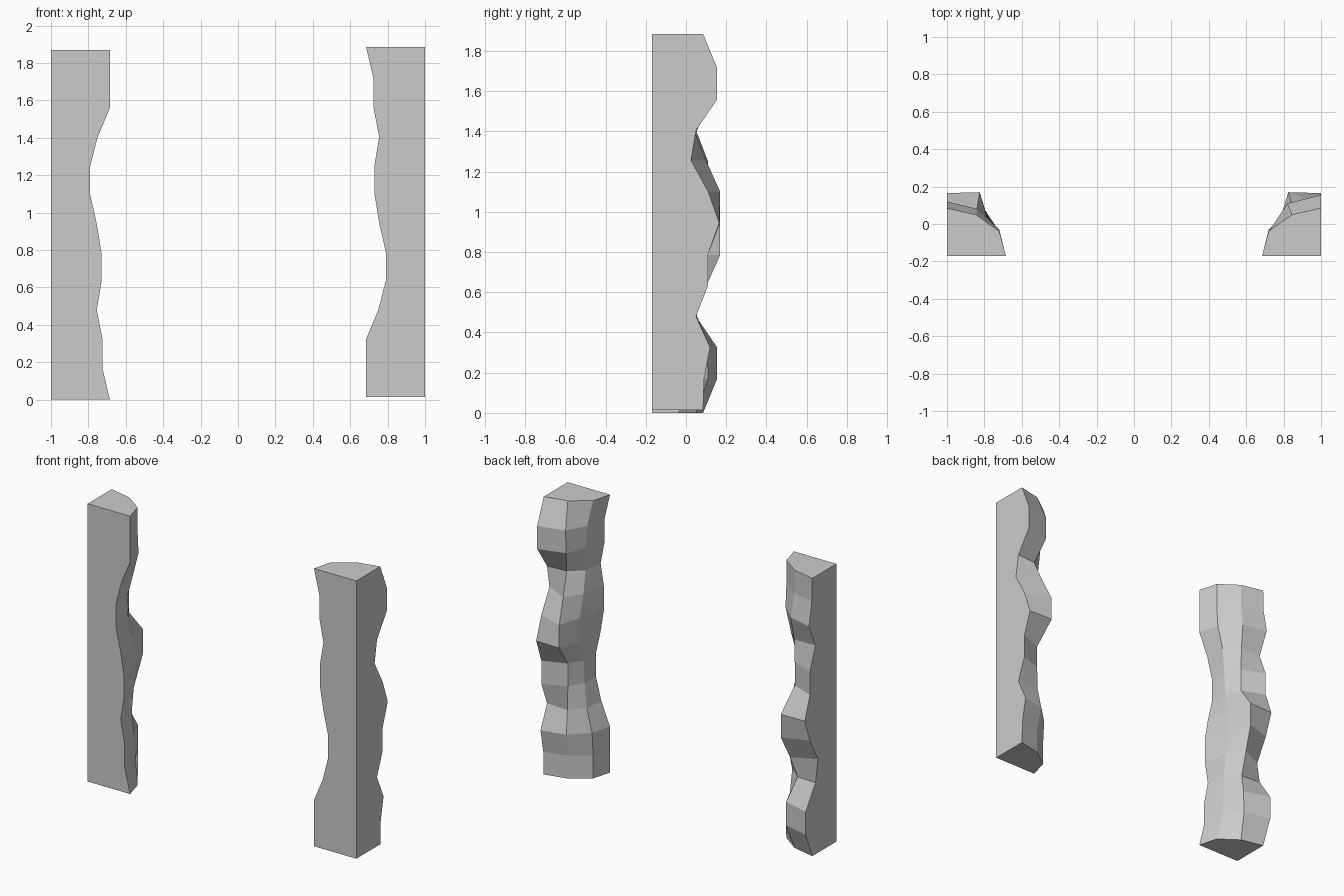
import bpy, bmesh, math

# Rows: z, outer edge y, two rough mid points (x, y), (x, y), inner edge x
ROWS = [
    (0.015, .085, .845, .05, .72, -.04, .685),
    (0.17, .09, .845, .05, .72, -.04, .685),
    (0.325, .12, .835, .08, .72, -.03, .685),
    (0.48, .05, .845, .055, .76, -.03, .75),
    (0.635, .11, .845, .05, .79, -.05, .79),
    (0.79, .11, .845, .05, .79, -.04, .79),
    (0.945, .165, .825, .17, .78, .01, .755),
    (1.10, .11, .825, .17, .78, .02, .73),
    (1.255, .025, .845, .10, .77, -.01, .73),
    (1.405, .05, .86, .04, .77, -.03, .755),
    (1.56, .155, .82, .105, .76, -.02, .725),
    (1.715, .155, .82, .11, .75, -.02, .725),
    (1.885, .085, .845, .05, .72, -.04, .685),
]
EDGE, FRONT = 1.0, -0.17

# Rough pillar: square back corner plus a wavy hewn side, lofted through rings
bm = bmesh.new()
rings = []
for z, y0, x1, y1, x2, y2, x3 in ROWS:
    pts = [(EDGE, FRONT), (EDGE, y0), (x1, y1), (x2, y2), (x3, FRONT)]
    rings.append([bm.verts.new((x, y, z)) for x, y in pts])
for a, b in zip(rings, rings[1:]):
    for i in range(5):
        j = (i + 1) % 5
        bm.faces.new((a[i], a[j], b[j], b[i]))
bm.faces.new(rings[0][::-1])
bm.faces.new(rings[-1])
bmesh.ops.recalc_face_normals(bm, faces=bm.faces)
mesh = bpy.data.meshes.new("rough_pillar")
bm.to_mesh(mesh)
bm.free()

right = bpy.data.objects.new("right_pillar", mesh)
bpy.context.collection.objects.link(right)

# Left pillar: the same piece turned upside down
left = bpy.data.objects.new("left_pillar", mesh)
left.rotation_euler = (0, math.pi, 0)
left.location.z = 1.885
bpy.context.collection.objects.link(left)
